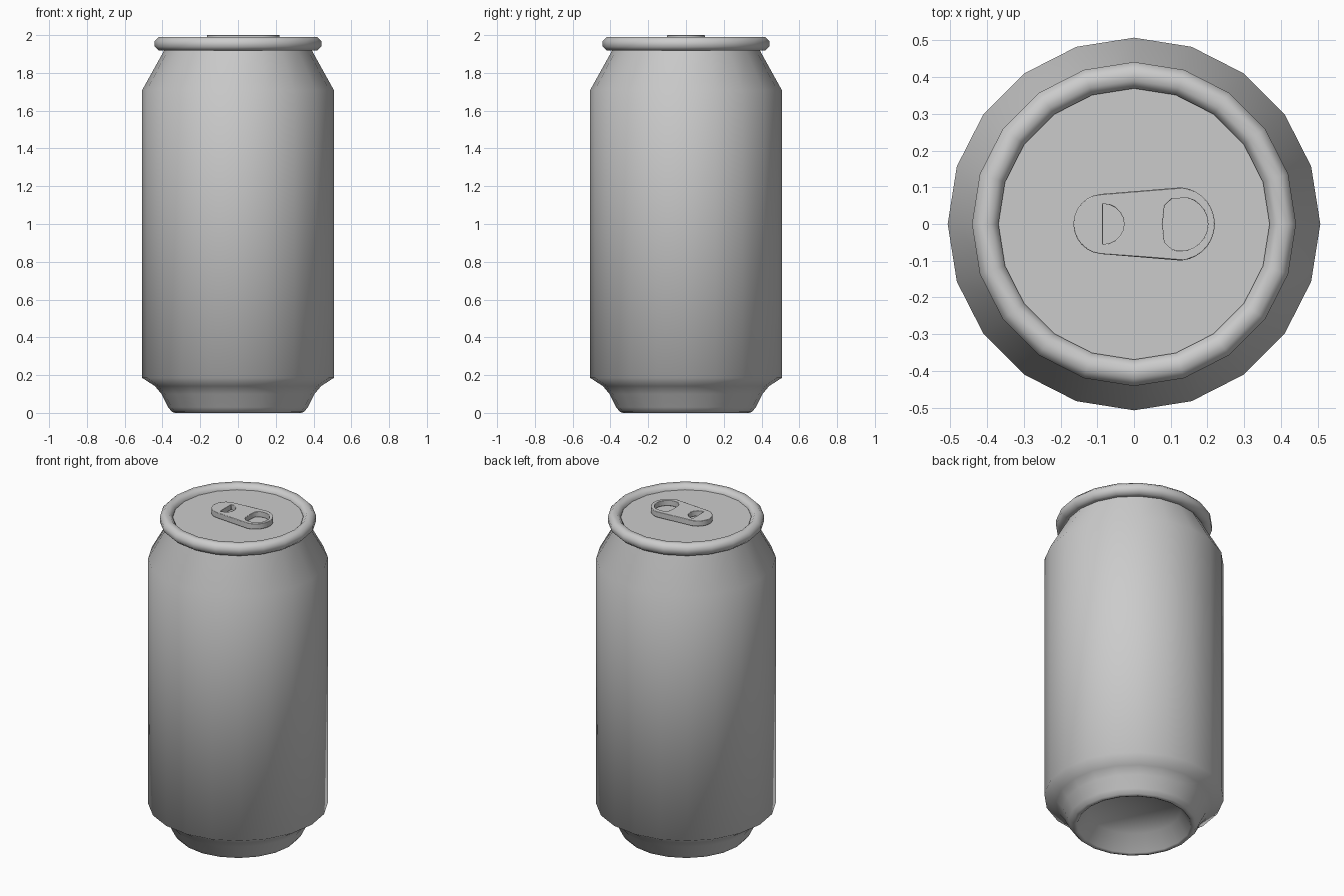
import bpy, bmesh
from math import sin, cos, pi, radians

if "Cube" in bpy.data.objects:
    bpy.data.objects.remove(bpy.data.objects["Cube"])

SIDES = 20


def finish(obj, angle):
    bpy.ops.object.select_all(action='DESELECT')
    obj.select_set(True)
    bpy.context.view_layer.objects.active = obj
    bpy.ops.object.shade_smooth_by_angle(angle=radians(angle))


def lathe(name, profile, closed=False, angle=65):
    """Revolve an (r, z) profile around z."""
    bm = bmesh.new()
    rings = [[bm.verts.new((r * cos(2 * pi * i / SIDES), r * sin(2 * pi * i / SIDES), z))
              for i in range(SIDES)] for r, z in profile]
    pairs = list(zip(rings, rings[1:] + rings[:1]))
    for a, b in (pairs if closed else pairs[:-1]):
        for i in range(SIDES):
            j = (i + 1) % SIDES
            bm.faces.new((a[i], a[j], b[j], b[i]))
    bmesh.ops.remove_doubles(bm, verts=bm.verts, dist=1e-5)
    bmesh.ops.recalc_face_normals(bm, faces=bm.faces)
    mesh = bpy.data.meshes.new(name)
    bm.to_mesh(mesh)
    bm.free()
    obj = bpy.data.objects.new(name, mesh)
    bpy.context.collection.objects.link(obj)
    finish(obj, angle)
    return obj


def arc(cx, r, start, end, n, ry=None):
    ry = r if ry is None else ry
    return [(cx + r * cos(radians(start + (end - start) * i / n)),
             ry * sin(radians(start + (end - start) * i / n))) for i in range(n + 1)]


# Can shell: recessed base, foot, wall, neck and lid as one closed lathe
lathe("can_body", [
    (0, 0.105), (0.265, 0.10), (0.32, 0.006), (0.335, 0.0), (0.35, 0.006),
    (0.37, 0.03), (0.405, 0.10), (0.44, 0.142), (0.507, 0.185),
    (0.507, 1.71), (0.393, 1.915), (0.39, 1.962), (0, 1.962)])

# Rolled rim with an eight-sided section
lathe("rim", [(0.405 + 0.039 * cos(pi * (k + 0.5) / 4), 1.954 + 0.039 * sin(pi * (k + 0.5) / 4))
              for k in range(8)], closed=True)

# Pull tab: outline with a finger hole and a half-round slot
outline = arc(0.12, 0.10, -85, 85, 14) + arc(-0.083, 0.082, 95, 265, 12)
finger_hole = arc(0.128, 0.073, -110, 110, 14) + [(0.083, 0.05), (0.078, 0), (0.083, -0.05)]
slot = arc(-0.085, 0.058, -90, 90, 10, ry=0.055)

curve = bpy.data.curves.new("tab_curve", 'CURVE')
curve.dimensions = '2D'
curve.fill_mode = 'BOTH'
curve.extrude = 0.017
for pts in (outline, finger_hole, slot):
    spline = curve.splines.new('POLY')
    spline.points.add(len(pts) - 1)
    for p, (x, y) in zip(spline.points, pts):
        p.co = (x, y, 0, 1)
    spline.use_cyclic_u = True
helper = bpy.data.objects.new("tab_helper", curve)
bpy.context.collection.objects.link(helper)
bpy.context.view_layer.update()
mesh = bpy.data.meshes.new_from_object(helper.evaluated_get(bpy.context.evaluated_depsgraph_get()))
bpy.data.objects.remove(helper)

bm = bmesh.new()
bm.from_mesh(mesh)
bmesh.ops.remove_doubles(bm, verts=bm.verts, dist=1e-5)
bmesh.ops.recalc_face_normals(bm, faces=bm.faces)
bm.to_mesh(mesh)
bm.free()
tab = bpy.data.objects.new("pull_tab", mesh)
bpy.context.collection.objects.link(tab)
tab.location.z = 1.983
finish(tab, 50)

# Softened tab edges
bevel = tab.modifiers.new("soft_edges", 'BEVEL')
bevel.width = 0.007
bevel.segments = 2
bevel.limit_method = 'ANGLE'
bevel.angle_limit = radians(60)
